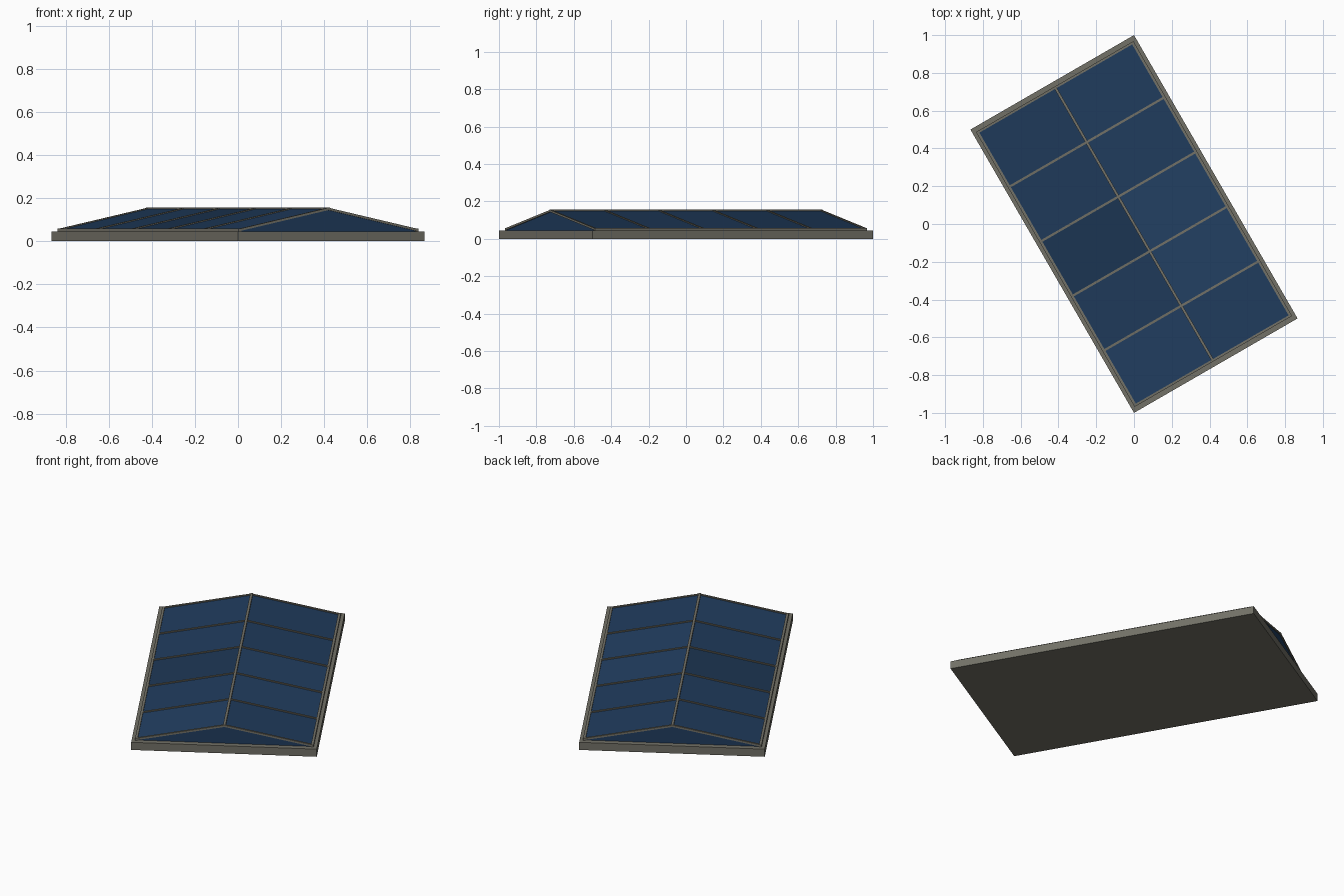
import bpy, math
from mathutils import Matrix, Vector

if "Cube" in bpy.data.objects:
    bpy.data.objects.remove(bpy.data.objects["Cube"])

TURN = Matrix.Rotation(math.radians(30), 4, 'Z')
HW, HL, BASE = 0.5, 0.866, 0.045       # half width, half length, curb height
RX, RY = 0.474, 0.834                  # roof half width / half length
EAVE, RIDGE = 0.052, 0.150
BAYS = 5


def mat(name, rgb):
    m = bpy.data.materials.new(name)
    m.diffuse_color = (*rgb, 1)
    m.use_nodes = True
    m.node_tree.nodes["Principled BSDF"].inputs["Base Color"].default_value = m.diffuse_color
    return m


frame_mat = mat("warm_grey_metal", (0.17, 0.165, 0.135))
bar_mat = mat("glazing_bar_metal", (0.17, 0.165, 0.135))
glass = [mat("blue_glass_%d" % i, c) for i, c in enumerate(
    [(0.014, 0.045, 0.110), (0.012, 0.038, 0.090), (0.016, 0.051, 0.124)])]


def build(name, verts, faces, material):
    me = bpy.data.meshes.new(name)
    me.from_pydata([TURN @ Vector(v) for v in verts], [], faces)
    me.materials.append(material)
    ob = bpy.data.objects.new(name, me)
    bpy.context.collection.objects.link(ob)
    return ob


def prism(name, poly, offset, material):
    """Extrude a planar polygon along an offset vector, normals outward."""
    n = len(poly)
    a = [Vector(p) for p in poly]
    off = Vector(offset)
    if (a[1] - a[0]).cross(a[2] - a[0]).dot(off) > 0:
        a.reverse()
    faces = [tuple(range(n)), tuple(range(2 * n - 1, n - 1, -1))]
    faces += [(i, i + n, (i + 1) % n + n, (i + 1) % n) for i in range(n)]
    return build(name, a + [v + off for v in a], faces, material)


def box(name, x0, x1, y0, y1, z0, z1, material):
    return prism(name, [(x0, y0, z0), (x1, y0, z0), (x1, y1, z0), (x0, y1, z0)],
                 (0, 0, z1 - z0), material)


# curb slab
box("curb", -HW, HW, -HL, HL, 0, BASE, frame_mat)

# sloping panes, rafters and eave bars
step = 2 * RY / BAYS
tints = {-1: (2, 0, 1, 0, 0), 1: (0, 2, 2, 0, 0)}
for s, side in ((-1, "left"), (1, "right")):
    for i in range(BAYS):
        y = -RY + i * step
        prism("pane_%s_%d" % (side, i),
              [(s * RX, y, EAVE), (0, y, RIDGE), (0, y + step, RIDGE), (s * RX, y + step, EAVE)],
              (0, 0, -0.006), glass[tints[s][i]])
    for i in range(BAYS + 1):
        y = -RY + i * step
        prism("rafter_%s_%d" % (side, i),
              [(s * (RX + 0.004), y - 0.006, EAVE - 0.006), (0, y - 0.006, RIDGE - 0.006),
               (0, y - 0.006, RIDGE + 0.005), (s * (RX + 0.004), y - 0.006, EAVE + 0.005)],
              (0, 0.012, 0), bar_mat)
    x = s * RX
    box("eave_bar_" + side, x - 0.007, x + 0.007, -RY - 0.006, RY + 0.006,
        BASE, EAVE + 0.006, bar_mat)

# ridge bar
box("ridge_bar", -0.007, 0.007, -RY - 0.006, RY + 0.006, RIDGE - 0.006, RIDGE + 0.007, bar_mat)

# glazed gable ends
for s, end in ((-1, "front"), (1, "back")):
    prism("gable_pane_" + end,
          [(-RX, s * RY, BASE), (RX, s * RY, BASE), (RX, s * RY, EAVE),
           (0, s * RY, RIDGE), (-RX, s * RY, EAVE)],
          (0, -s * 0.006, 0), glass[0])
